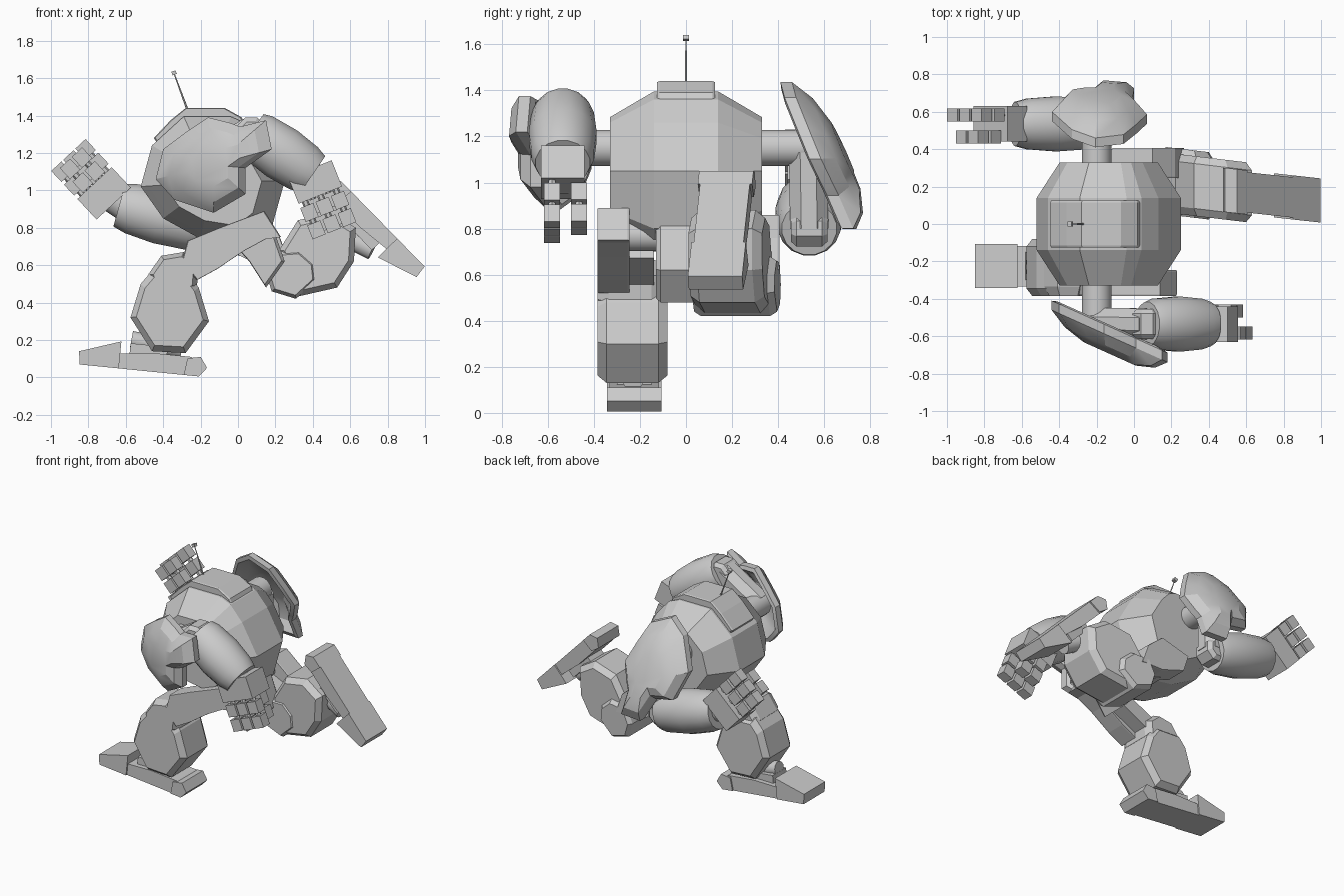
import bpy, bmesh, math
from mathutils import Vector, Matrix

old = bpy.data.objects.get("Cube")
if old:
    bpy.data.objects.remove(old)

grey = bpy.data.materials.new("plain grey")
grey.use_nodes = True
COLOUR = (0.6, 0.6, 0.6, 1)
grey.diffuse_color = COLOUR
grey.node_tree.nodes["Principled BSDF"].inputs["Base Color"].default_value = COLOUR


def finish(name, bm, smooth=0):
    bmesh.ops.recalc_face_normals(bm, faces=bm.faces)
    mesh = bpy.data.meshes.new(name)
    bm.to_mesh(mesh)
    bm.free()
    mesh.materials.append(grey)
    obj = bpy.data.objects.new(name, mesh)
    bpy.context.collection.objects.link(obj)
    if smooth:
        bpy.ops.object.select_all(action='DESELECT')
        obj.select_set(True)
        bpy.context.view_layer.objects.active = obj
        bpy.ops.object.shade_smooth_by_angle(angle=math.radians(smooth))
    return obj


def skin(bm, rings):
    """Join matching vertex rings and cap both ends."""
    loops = [[bm.verts.new(p) for p in ring] for ring in rings]
    n = len(loops[0])
    for a, b in zip(loops, loops[1:]):
        for i in range(n):
            j = (i + 1) % n
            bm.faces.new((a[i], a[j], b[j], b[i]))
    bm.faces.new(loops[0])
    bm.faces.new(loops[-1])


def flat(x, z):
    return 0


def loft(name, outline, levels, slope=flat, smooth=0):
    """Stack scaled copies of an x-z outline along y."""
    cx = (min(p[0] for p in outline) + max(p[0] for p in outline)) / 2
    cz = (min(p[1] for p in outline) + max(p[1] for p in outline)) / 2
    rings = []
    for y, s in levels:
        pts = [(cx + (x - cx) * s, cz + (z - cz) * s) for x, z in outline]
        rings.append([(x, y + slope(x, z), z) for x, z in pts])
    bm = bmesh.new()
    skin(bm, rings)
    return finish(name, bm, smooth)


def chamfered(name, outline, y0, y1, cut=0.04, s=0.85, slope=flat):
    return loft(name, outline, [(y0, s), (y0 + cut, 1), (y1 - cut, 1), (y1, s)], slope)


def tube(name, a, b, profile, sides=16, smooth=35):
    """Turned shape from a to b, profile of (fraction, radius)."""
    a, b = Vector(a), Vector(b)
    axis = (b - a).normalized()
    side = Vector((1, 0, 0)) if abs(axis.y) > 0.9 else Vector((0, 1, 0))
    u = (side - axis * side.dot(axis)).normalized()
    v = axis.cross(u)
    turn = [2 * math.pi * (i + 0.5) / sides for i in range(sides)]
    bm = bmesh.new()
    skin(bm, [[a.lerp(b, t) + (u * math.cos(k) + v * math.sin(k)) * r for k in turn]
              for t, r in profile])
    return finish(name, bm, smooth)


def box(name, centre, d, size):
    """Box with its length along x-z direction d, size = (length, y, across)."""
    d = Vector((d[0], 0, d[1])).normalized()
    s = Vector((-d.z, 0, d.x))
    frame = Matrix((d, (0, 1, 0), s)).transposed()
    bm = bmesh.new()
    bmesh.ops.create_cube(bm, size=1)
    for v in bm.verts:
        v.co = Vector(centre) + frame @ Vector([c * k for c, k in zip(v.co, size)])
    return finish(name, bm)


# Body, raised hatch and pelvis
body = [(-.29, 1.395), (-.04, 1.395), (.04, 1.36), (.13, 1.26), (.25, 1.05), (.18, .8),
        (.05, .7), (-.2, .74), (-.4, .85), (-.52, 1.02), (-.46, 1.24)]
loft("body", body, [(-.33, .68), (-.2, .9), (-.14, 1), (.14, 1), (.2, .9), (.33, .68)])
loft("hatch", [(-.28, 1.44), (-.07, 1.44), (.02, 1.39), (.06, 1.3), (-.4, 1.2), (-.45, 1.28),
               (-.36, 1.375)], [(-.125, .97), (-.115, 1), (.115, 1), (.125, .97)])
loft("pelvis", [(-.1, .8), (.18, .82), (.25, .62), (.15, .48), (.06, .62)],
     [(-.13, .9), (-.11, 1), (.11, 1), (.13, .9)])
tube("hip_axle", (.05, -.27, .77), (.05, .27, .77), [(0, .07), (1, .07)], 12)

# Aerial
tube("aerial", (-.27, 0, 1.43), (-.34, 0, 1.62), [(0, .006), (1, .003)], 6)
box("aerial_tip", (-.342, 0, 1.628), (-.35, .94), (.02, .028, .024))

# Shoulders: hollow domed shells
tube("shoulder_axle", (-.2, -.55, 1.15), (-.2, .55, 1.15), [(0, .08), (1, .08)], 16)
pad = [(-.3, -.06), (-.26, .1), (-.14, .19), (-.02, .27), (.1, .24), (.15, .22), (.29, .255),
       (.32, .1), (.18, 0), (.18, -.14), (.01, -.24), (-.2, -.17)]
shell = ((.64, .4), (.6, .7), (.535, .9), (.545, 1), (.595, 1), (.655, .78), (.69, .45))
for name, side, turn, cx, cz in (("right", -1, 0, -.14, 1.12), ("left", 1, -100, -.2, 1.13)):
    c, s = math.cos(math.radians(turn)), math.sin(math.radians(turn))
    outline = [(cx + c * x - s * z, cz + s * x + c * z) for x, z in pad]
    loft(name + "_shoulder_pad", outline, [(side * y, k) for y, k in shell],
         lambda x, z: side * .45 * ((x - cx) * c + (z - cz) * s), 25)

# Arms
barrel = [(0, .12), (.12, .138), (.5, .15), (.85, .138), (1, .12)]
for name, shoulder, elbow, wrist in (
        ("right", (-.2, -.53, 1.15), (.07, -.535, 1.31), (.4, -.535, 1.085)),
        ("left", (-.2, .53, 1.13), (-.2, .535, .8), (-.635, .535, .92))):
    tube(name + "_upper_arm", shoulder, elbow, [(0, .09), (1, .09)], 8)
    tube(name + "_forearm", elbow, wrist, barrel, 16)
    e = Vector(elbow)
    tube(name + "_elbow", e - Vector((0, .08, 0)), e + Vector((0, .08, 0)),
         [(0, .06), (.15, .085), (.85, .085), (1, .06)], 8, 0)


# Hands: a palm, three fingers and two opposing digits, with jointed segments
def hand(name, base, d, out):
    d = Vector((d[0], 0, d[1])).normalized()
    s = Vector((-d.z, 0, d.x))
    base = Vector((base[0], out * .535, base[1]))
    dir2 = (d.x, d.z)
    box(name + "_palm", base + d * .06, dir2, (.15, .19, .25))
    for row, count, y, shift in (("finger", 3, .047, 0), ("thumb", 2, -.07, .02)):
        for i in range(count):
            across = s * (i - (count - 1) / 2) * .088
            root = base + across + Vector((0, out * y, 0))
            for j, t in enumerate((.2, .3)):
                box(f"{name}_{row}_{i}_{j}", root + d * (t - shift), dir2, (.08, .07, .075))
            tube(f"{name}_{row}_{i}_pin", root + d * .13, root + d * .28,
                 [(0, .018), (1, .018)], 6)


hand("right_hand", (.39, 1.1), (.37, -.93), -1)
hand("left_hand", (-.675, .94), (-.68, .73), 1)
tube("right_wrist", (.37, -.535, 1.1), (.45, -.535, 1.0), [(0, .08), (1, .08)], 12)
tube("left_wrist", (-.6, .535, .91), (-.72, .535, .99), [(0, .08), (1, .08)], 12)

# Right leg, planted
chamfered("right_thigh", [(.14, .89), (.23, .75), (.15, .74), (.03, .675), (-.11, .58),
                          (-.22, .52), (-.3, .62), (-.27, .73), (-.1, .8)],
          -.385, -.245, .01, .98)
box("right_inner_thigh", (-.14, -.22, .65), (.9, .45), (.3, .16, .1))
chamfered("right_knee", [(-.41, .65), (-.29, .67), (-.21, .6), (-.22, .48), (-.3, .42),
                         (-.43, .44), (-.48, .55)], -.385, -.1, .05, .8)
chamfered("right_shin", [(-.46, .57), (-.27, .56), (-.21, .48), (-.155, .3), (-.28, .13),
                         (-.46, .14), (-.575, .32), (-.52, .5)], -.385, -.08)
tube("right_ankle", (-.57, -.23, .2), (-.3, -.23, .15), [(0, .05), (1, .05)], 12)


# Left leg, kicked back and turned slightly inward
def inward(x, z):
    return -.12 * (x - .35)


chamfered("left_thigh", [(-.12, .8), (.1, .86), (.22, .76), (.27, .62), (.1, .62), (-.08, .68)],
          .245, .405, .01, .98)
box("left_inner_thigh", (.13, .2, .66), (.85, -.4), (.26, .18, .12))
chamfered("left_knee", [(.15, .56), (.2, .67), (.33, .68), (.41, .61), (.42, .52),
                        (.31, .42), (.18, .46)], .03, .39, .03, .85, inward)
chamfered("left_shin", [(.31, .43), (.53, .48), (.62, .62), (.63, .8), (.5, .88),
                        (.32, .84), (.22, .68)], .04, .36, .04, .85, inward)
tube("left_ankle", (.52, .17, .78), (.72, .15, .68), [(0, .055), (1, .055)], 12)


# Feet: sole slab with a wedge toe
def foot(name, heel, toe_dir, up, y, yaw):
    t, u = Vector(toe_dir).normalized(), Vector(up).normalized()
    parts = {
        "toe": ([(.43, 0), (.64, 0), (.65, .07), (.43, .145)], .118),
        "sole": ([(0, 0), (.43, 0), (.43, .08), (.25, .1), (.05, .1), (-.03, .06)], .108),
        "heel": ([(-.04, .05), (0, 0), (.08, 0), (.07, .09), (0, .105)], .118),
    }
    for part, (shape, half) in parts.items():
        outline = [tuple(Vector(heel) + t * a + u * b) for a, b in shape]
        loft(f"{name}_{part}", outline, [(y - half, 1), (y + half, 1)],
             lambda x, z: yaw * (x - heel[0]))
    mid = Vector(heel) + t * .28 + u * .1
    box(name + "_bridge", (mid.x, y + yaw * (mid.x - heel[0]), mid.y), t, (.2, .15, .08))


foot("right_foot", (-.21, .005), (-.995, .1), (.1, .995), -.225, 0)
foot("left_foot", (.55, 1.05), (.7, -.715), (-.715, -.7), .175, -.11)
